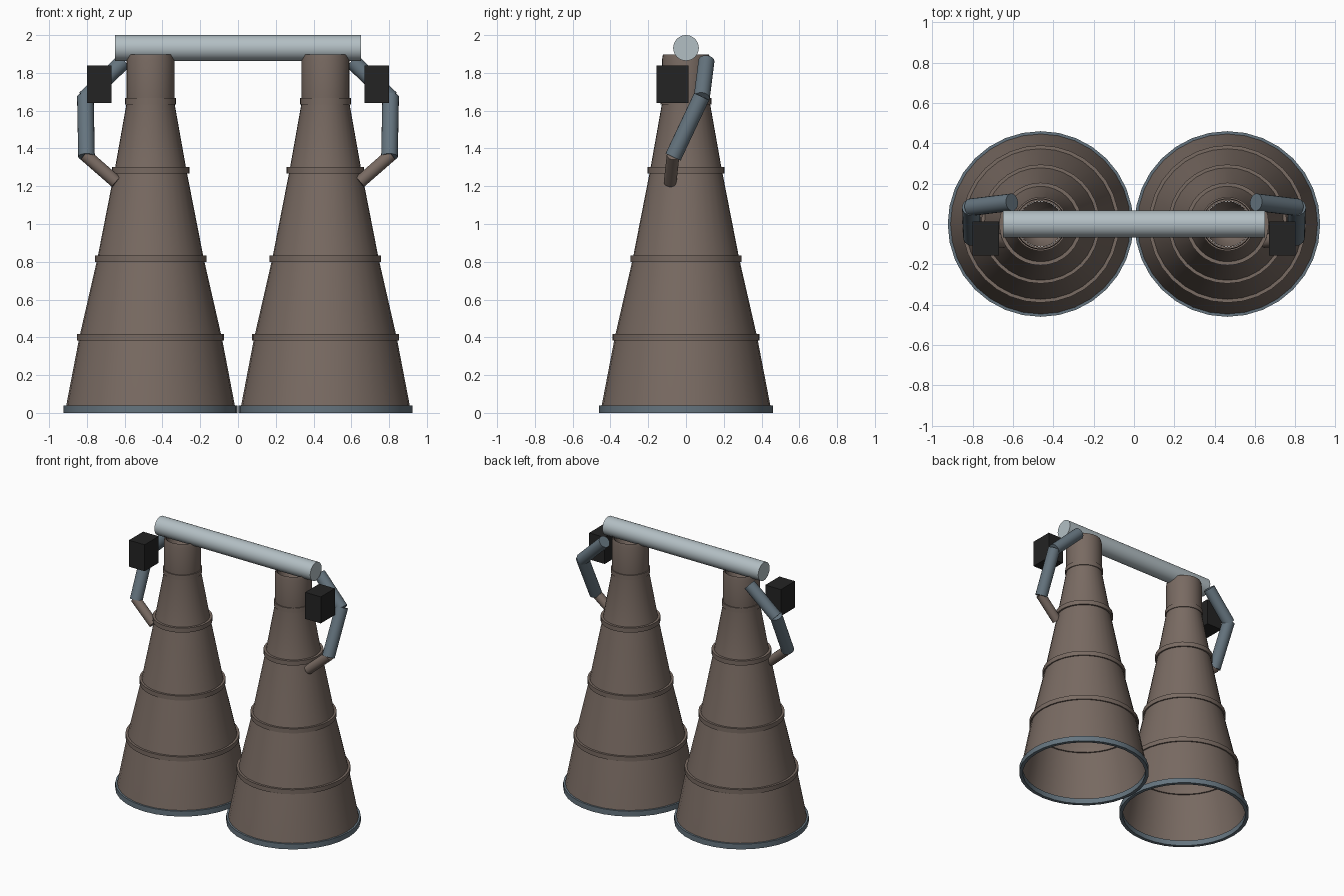
import bpy, bmesh, math
from mathutils import Vector

if "Cube" in bpy.data.objects:
    bpy.data.objects.remove(bpy.data.objects["Cube"], do_unlink=True)


def material(name, rgb):
    m = bpy.data.materials.new(name)
    m.use_nodes = True
    m.diffuse_color = (*rgb, 1)
    m.node_tree.nodes["Principled BSDF"].inputs["Base Color"].default_value = (*rgb, 1)
    return m


BROWN = material("warm_brown", (0.19, 0.145, 0.122))
SLATE = material("slate_blue", (0.13, 0.175, 0.21))
SILVER = material("pale_silver", (0.45, 0.52, 0.55))
BLACK = material("soft_black", (0.017, 0.017, 0.017))


def finish(bm, name, mat, smooth=True):
    mesh = bpy.data.meshes.new(name)
    bm.to_mesh(mesh)
    bm.free()
    mesh.materials.append(mat)
    ob = bpy.data.objects.new(name, mesh)
    bpy.context.collection.objects.link(ob)
    if smooth:
        bpy.ops.object.select_all(action="DESELECT")
        ob.select_set(True)
        bpy.context.view_layer.objects.active = ob
        bpy.ops.object.shade_smooth_by_angle(angle=math.radians(30))
    return ob


def lathe(name, profile, x, mat, closed=False, sides=32):
    """Spin (radius, z) points about a vertical axis at x; points run upward on the outside."""
    bm = bmesh.new()
    rings = []
    for r, z in profile:
        angles = [2 * math.pi * i / sides for i in range(sides)]
        rings.append([bm.verts.new((x + r * math.cos(a), r * math.sin(a), z)) for a in angles])
    pairs = list(zip(rings, rings[1:]))
    if closed:
        pairs.append((rings[-1], rings[0]))
    for low, high in pairs:
        for i in range(sides):
            j = (i + 1) % sides
            bm.faces.new((low[i], low[j], high[j], high[i]))
    return finish(bm, name, mat)


def rod(name, start, end, radius, mat, sides=20):
    start, end = Vector(start), Vector(end)
    axis = end - start
    bm = bmesh.new()
    bmesh.ops.create_cone(bm, cap_ends=True, segments=sides, radius1=radius,
                          radius2=radius, depth=axis.length)
    bmesh.ops.rotate(bm, verts=bm.verts, matrix=axis.to_track_quat("Z", "Y").to_matrix())
    bmesh.ops.translate(bm, verts=bm.verts, vec=(start + end) / 2)
    return finish(bm, name, mat)


def box(name, center, size, mat):
    bm = bmesh.new()
    bmesh.ops.create_cube(bm, size=1)
    bmesh.ops.scale(bm, verts=bm.verts, vec=size)
    bmesh.ops.translate(bm, verts=bm.verts, vec=center)
    return finish(bm, name, mat, smooth=False)


# Nozzle outline, stiffening bands (height, radius) and chamber bowl
SHELL = [(0.45, 0.02), (0.377, 0.4), (0.282, 0.815), (0.19, 1.285),
         (0.125, 1.65), (0.127, 1.665), (0.127, 1.87), (0.122, 1.897)]
BANDS = [(0.4, 0.39), (0.815, 0.295), (1.285, 0.205), (1.65, 0.134)]
BOWL = [(0.004, 1.74), (0.05, 1.76), (0.09, 1.81), (0.113, 1.89)]

for side, s in (("left", 1), ("right", -1)):
    cx = 0.463 * s
    lathe(side + "_nozzle_shell", SHELL, cx, BROWN)
    lathe(side + "_chamber_bowl", BOWL[::-1], cx, BROWN)
    lathe(side + "_nozzle_rim",
          [(0.46, 0), (0.46, 0.04), (0.435, 0.04), (0.435, 0)], cx, SLATE, closed=True)
    for n, (z, r) in enumerate(BANDS, 1):
        lathe(f"{side}_band_{n}",
              [(r, z - 0.017), (r, z + 0.017), (r - 0.02, z + 0.017), (r - 0.02, z - 0.017)],
              cx, BROWN, closed=True)

    # Exhaust pipe in three straight lengths
    rod(side + "_upper_pipe", (0.605 * s, 0.108, 1.862), (0.81 * s, 0.083, 1.665), 0.043, SLATE)
    rod(side + "_middle_pipe", (0.808 * s, 0.083, 1.675), (0.802 * s, -0.068, 1.355), 0.044, SLATE)
    rod(side + "_lower_pipe", (0.81 * s, -0.068, 1.366), (0.645 * s, -0.084, 1.222), 0.034, BROWN)

    # Control box beside the chamber
    box(side + "_control_box", (0.735 * s, -0.072, 1.74), (0.13, 0.168, 0.2), BLACK)

# Cross bar joining both chambers
rod("cross_bar", (-0.65, 0, 1.932), (0.65, 0, 1.932), 0.068, SILVER, sides=32)
